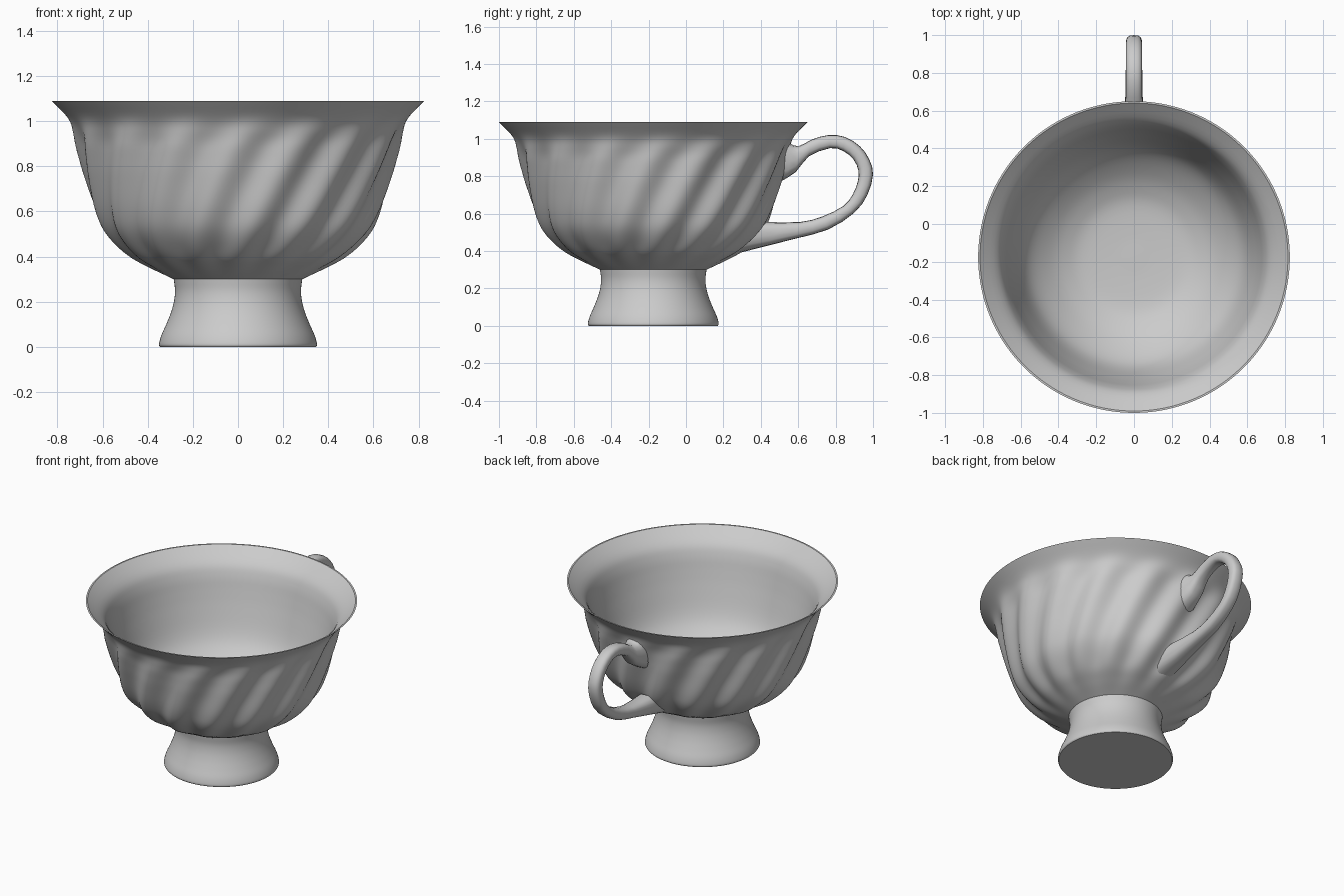
import bpy, bmesh
from math import sin, cos, pi, radians, copysign
from mathutils import Vector

cube = bpy.data.objects.get("Cube")
if cube:
    bpy.data.objects.remove(cube, do_unlink=True)

CENTRE_Y = -0.175
FLUTES = 16
SEGMENTS = 192

porcelain = bpy.data.materials.new("grey porcelain")
porcelain.use_nodes = True
GREY = (0.6, 0.6, 0.6, 1)
porcelain.diffuse_color = GREY
porcelain.node_tree.nodes["Principled BSDF"].inputs["Base Color"].default_value = GREY


def smooth_path(points, steps):
    """Catmull-Rom curve through points of any dimension."""
    pts = [Vector(p) for p in points]
    pts = [2 * pts[0] - pts[1]] + pts + [2 * pts[-1] - pts[-2]]
    out = []
    for a, b, c, d in zip(pts, pts[1:], pts[2:], pts[3:]):
        for i in range(steps):
            t = i / steps
            out.append(0.5 * (2 * b + (c - a) * t + (2 * a - 5 * b + 4 * c - d) * t * t
                              + (3 * b - a - 3 * c + d) * t ** 3))
    return out + [pts[-2]]


def skin(name, rings, cap_start=False, cap_end=False):
    """Join closed rings of points into one smooth object."""
    bm = bmesh.new()
    loops = [[bm.verts.new(p) for p in ring] for ring in rings]
    n = len(loops[0])
    for a, b in zip(loops, loops[1:]):
        for i in range(n):
            j = (i + 1) % n
            bm.faces.new((a[i], a[j], b[j], b[i]))
    if cap_start:
        bm.faces.new(loops[0][::-1])
    if cap_end:
        bm.faces.new(loops[-1])
    bmesh.ops.recalc_face_normals(bm, faces=bm.faces)
    mesh = bpy.data.meshes.new(name)
    bm.to_mesh(mesh)
    bm.free()
    mesh.materials.append(porcelain)
    obj = bpy.data.objects.new(name, mesh)
    bpy.context.collection.objects.link(obj)
    bpy.ops.object.select_all(action='DESELECT')
    obj.select_set(True)
    bpy.context.view_layer.objects.active = obj
    bpy.ops.object.shade_smooth_by_angle(angle=radians(40))
    return obj


def fade(x, lo, hi):
    t = min(max((x - lo) / (hi - lo), 0), 1)
    return t * t * (3 - 2 * t)


def turned_ring(r, z, flute=0.0):
    """Horizontal ring, optionally rippled by the swirling flutes."""
    depth = flute * fade(z, 0.29, 0.45) * (1 - fade(z, 0.88, 1.04))
    ring = []
    for i in range(SEGMENTS):
        a = 2 * pi * i / SEGMENTS
        swirl = a + radians(66) - radians(42) * (z - 0.95)
        rr = r + depth * cos(FLUTES * swirl)
        ring.append((rr * cos(a), CENTRE_Y + rr * sin(a), z))
    return ring


# Bowl: fluted outside, plain inside
outside = smooth_path([(.285, .30), (.385, .35), (.475, .405), (.57, .50), (.622, .60), (.668, .75),
                       (.694, .85), (.718, .94), (.75, 1.01), (.825, 1.09)], 5)
inside = smooth_path([(.815, 1.09), (.725, 1.01), (.69, .94), (.667, .85), (.641, .75), (.594, .60),
                      (.54, .51), (.445, .425), (.36, .375), (.27, .345), (.12, .335), (.01, .335)], 4)
skin("bowl", [turned_ring(r, z, 0.016) for r, z in outside]
     + [turned_ring(r, z) for r, z in inside], cap_end=True)

# Foot: flared and closed underneath
foot = smooth_path([(.345, 0), (.35, .012), (.34, .05), (.318, .10), (.298, .15),
                    (.284, .20), (.279, .25), (.285, .302)], 4)
skin("foot", [turned_ring(r, z) for r, z in foot], cap_start=True)

# Handle stations: outer y, z, inner y, z, half width
stations = smooth_path([
    (.545, .98, .485, .76, .075), (.60, .96, .585, .82, .055), (.67, .995, .655, .905, .045),
    (.76, 1.02, .77, .95, .043), (.85, 1.01, .84, .935, .043), (.93, .96, .895, .89, .043),
    (.98, .89, .922, .83, .043), (1.0, .81, .918, .77, .043), (.97, .70, .89, .70, .043),
    (.90, .605, .84, .64, .043), (.76, .515, .73, .585, .045), (.58, .465, .61, .555, .05),
    (.265, .385, .43, .555, .075)], 2)
rings = []
for oy, oz, iy, iz, half in stations:
    ring = []
    for k in range(16):
        a = 2 * pi * k / 16
        c, s = (copysign(abs(v) ** 0.75, v) for v in (cos(a), sin(a)))
        ring.append((half * s, (oy + iy) / 2 + c * (oy - iy) / 2, (oz + iz) / 2 + c * (oz - iz) / 2))
    rings.append(ring)
skin("handle", rings, cap_start=True, cap_end=True)
